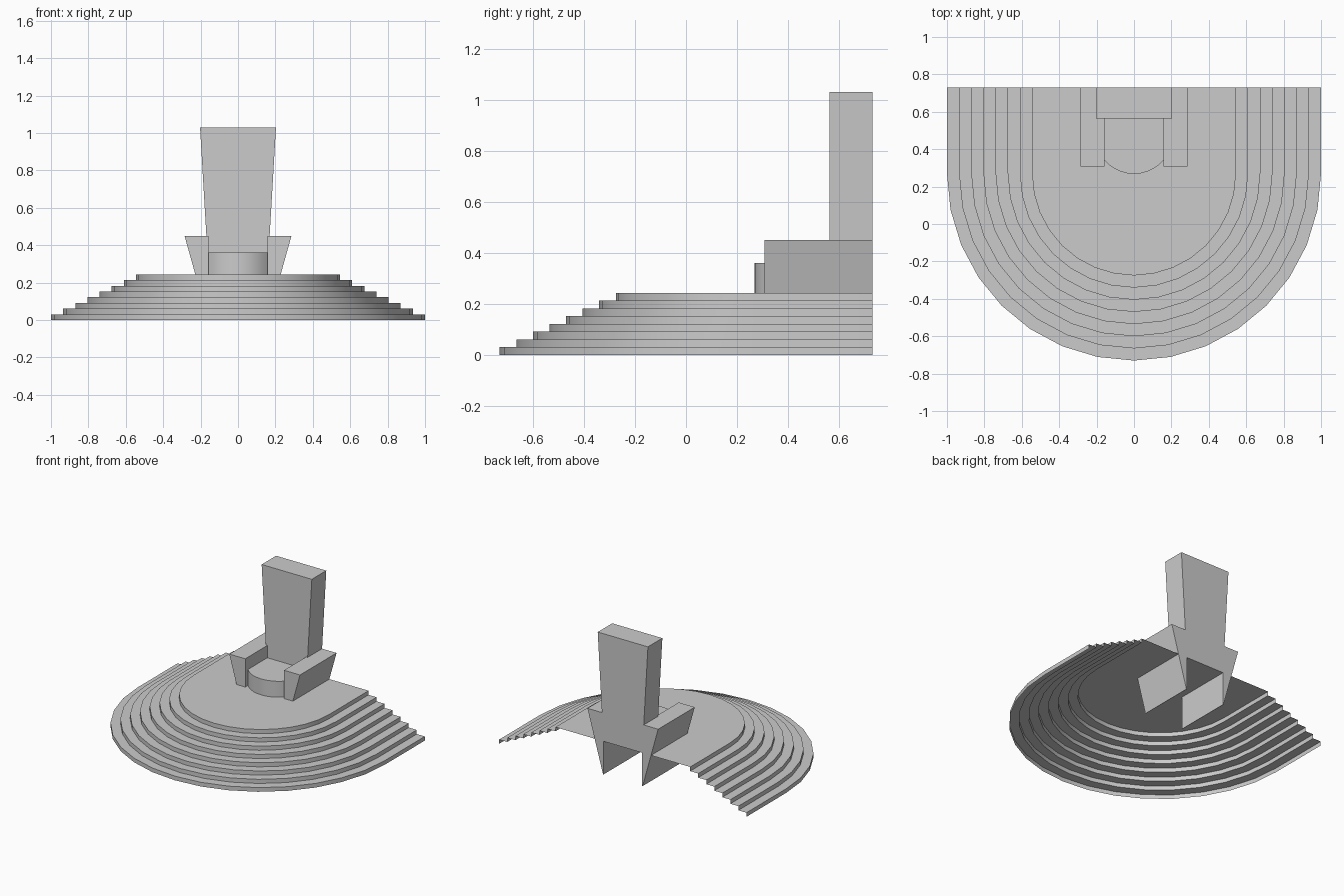
import bpy
import math

if "Cube" in bpy.data.objects:
    bpy.data.objects.remove(bpy.data.objects["Cube"])

BACK_Y = 0.73      # flat rear plane shared by all parts


def make_object(name, verts, faces, smooth=False):
    mesh = bpy.data.meshes.new(name)
    mesh.from_pydata(verts, [], faces)
    mesh.update()
    obj = bpy.data.objects.new(name, mesh)
    bpy.context.collection.objects.link(obj)
    if smooth:
        bpy.ops.object.select_all(action='DESELECT')
        obj.select_set(True)
        bpy.context.view_layer.objects.active = obj
        bpy.ops.object.shade_smooth_by_angle(angle=math.radians(30))
    return obj


def prism(name, outline, to_3d, a, b, smooth=False):
    """Extrude a 2D outline from a to b; to_3d places each point."""
    n = len(outline)
    verts = [to_3d(p, t) for t in (a, b) for p in outline]
    faces = [tuple(reversed(range(n))), tuple(range(n, 2 * n))]
    faces += [(i, (i + 1) % n, n + (i + 1) % n, n + i) for i in range(n)]
    return make_object(name, verts, faces, smooth)


def along_y(p, t):
    return (p[0], t, p[1])


def along_z(p, t):
    return (p[0], p[1], t)


def horseshoe(radius, z, centre_y=0.27, segments=16):
    arc = [math.pi + math.pi * i / segments for i in range(segments + 1)]
    pts = [(radius * math.cos(a), centre_y + radius * math.sin(a), z) for a in arc]
    return [(-radius, BACK_Y, z)] + pts + [(radius, BACK_Y, z)]


# Stepped dais: an open shell of risers and treads, hollow below and behind
STEPS, RISE, RUN = 8, 0.0304, 0.065
verts, faces = [], []
for s in range(STEPS):
    for z in (s * RISE, (s + 1) * RISE):
        verts += horseshoe(1 - s * RUN, z)
n = len(verts) // (2 * STEPS)
for r in range(2 * STEPS - 1):
    for i in range(n - 1):
        k = r * n + i
        faces.append((k, k + 1, k + n + 1, k + n))
faces.append(tuple(range(len(verts) - n, len(verts))))
make_object("stepped_dais", verts, faces, smooth=True)
TOP = STEPS * RISE

# Wedge-shaped arms that run down through the dais to the floor
for side, label in ((-1, "left"), (1, "right")):
    wedge = [(0.157, 0.0), (0.16, 0.0), (0.286, 0.45), (0.157, 0.45)]
    outline = [(side * x, z) for x, z in wedge]
    if side < 0:
        outline.reverse()
    prism(label + "_arm", outline, along_y, BACK_Y, 0.308)

# Tall backrest, widening towards the top
prism("backrest", [(-0.157, TOP), (0.157, TOP), (0.203, 1.03), (-0.203, 1.03)],
      along_y, BACK_Y, 0.563)

# Seat with a bowed front between the arms
R, HALF = 0.207, 0.157
limit = math.asin(HALF / R)
front = [-limit + 2 * limit * i / 10 for i in range(11)]
seat = [(R * math.sin(a), 0.475 - R * math.cos(a)) for a in front]
seat += [(HALF, 0.6), (-HALF, 0.6)]
prism("seat", seat, along_z, TOP, 0.36, smooth=True)

# Make the solid parts' normals consistent
for obj in bpy.data.objects:
    if obj.name != "stepped_dais":
        bpy.ops.object.select_all(action='DESELECT')
        obj.select_set(True)
        bpy.context.view_layer.objects.active = obj
        bpy.ops.object.mode_set(mode='EDIT')
        bpy.ops.mesh.select_all(action='SELECT')
        bpy.ops.mesh.normals_make_consistent(inside=False)
        bpy.ops.object.mode_set(mode='OBJECT')
